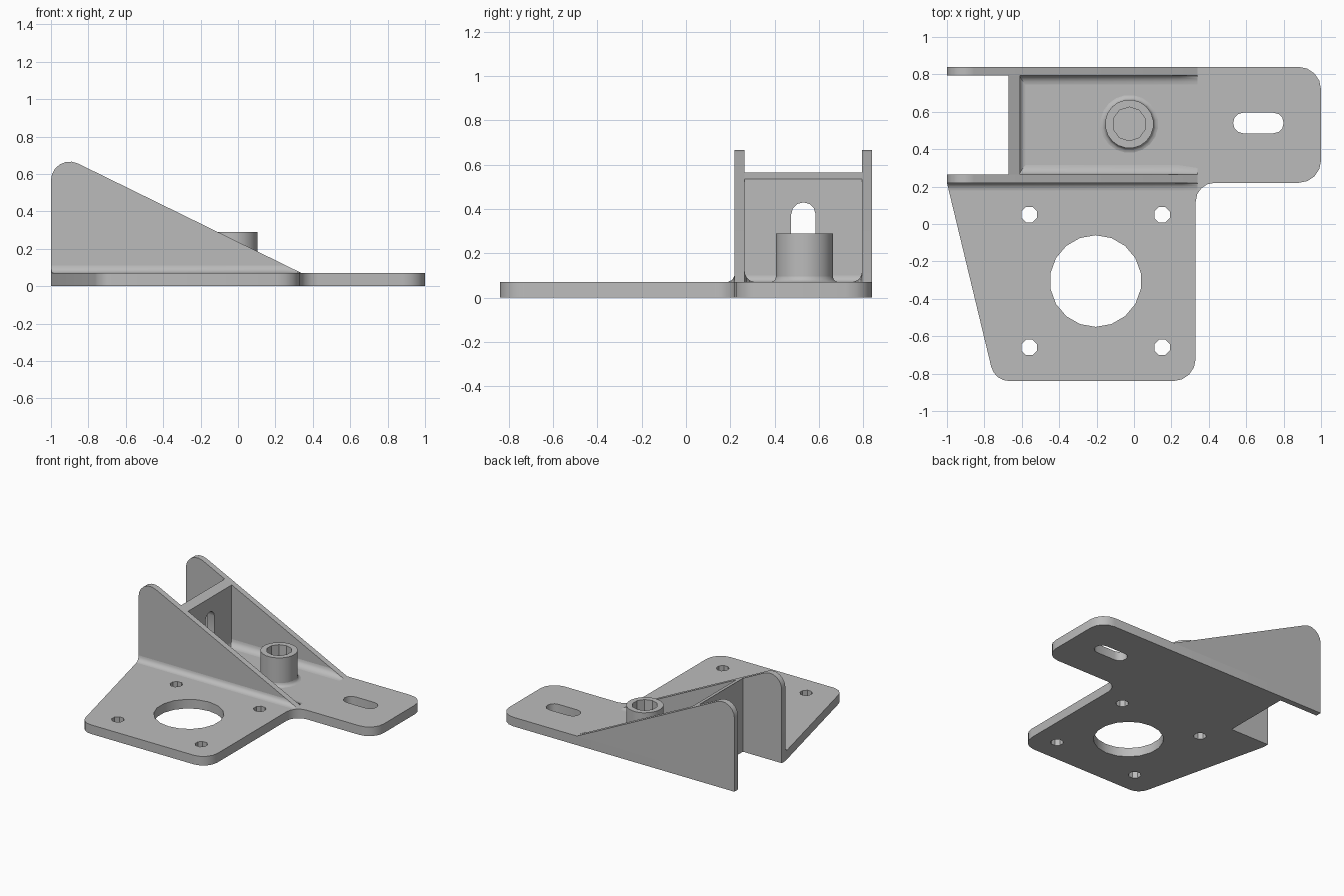
import bpy, bmesh, math
from mathutils import Vector

if "Cube" in bpy.data.objects:
    bpy.data.objects.remove(bpy.data.objects["Cube"], do_unlink=True)

# One plain metal colour
grey = bpy.data.materials.new("plain grey")
grey.use_nodes = True
grey.diffuse_color = (0.5, 0.5, 0.5, 1)
grey.node_tree.nodes["Principled BSDF"].inputs["Base Color"].default_value = grey.diffuse_color

PLATE = 0.07                    # plate thickness
FRONT, BACK = 0.22, 0.84        # outer faces of the side walls
WALL = 0.045                    # side wall thickness
TOE, PITCH = 0.34, 0.49         # where the wall slope meets the plate, and its steepness
BRACE_BACK, BRACE_FRONT = -0.67, -0.61


def slope(x):
    return PLATE + max(0, TOE - x) * PITCH


def circle(cx, cy, r, n):
    return [(cx + r * math.cos(math.tau * (i + 0.5) / n),
             cy + r * math.sin(math.tau * (i + 0.5) / n)) for i in range(n)]


def rounded(corners, steps=4):
    """Closed outline from (u, v, radius) corners."""
    out = []
    for i, (u, v, r) in enumerate(corners):
        p = Vector((u, v))
        if r == 0:
            out.append((u, v))
            continue
        before = (Vector(corners[i - 1][:2]) - p).normalized()
        after = (Vector(corners[(i + 1) % len(corners)][:2]) - p).normalized()
        half = before.angle(after) / 2
        centre = p + (before + after).normalized() * r / math.sin(half)
        start = p + before * r / math.tan(half) - centre
        end = p + after * r / math.tan(half) - centre
        sweep = start.angle(end)
        for k in range(steps + 1):
            t = k / steps
            q = (start * math.sin((1 - t) * sweep) + end * math.sin(t * sweep)) / math.sin(sweep)
            out.append(tuple(centre + q))
    return out


def slot(cu, cv, hu, hv):
    r = min(hu, hv) * 0.98
    return rounded([(cu - hu, cv - hv, r), (cu + hu, cv - hv, r),
                    (cu + hu, cv + hv, r), (cu - hu, cv + hv, r)], 3)


def finish(name, bm):
    bmesh.ops.recalc_face_normals(bm, faces=bm.faces)
    mesh = bpy.data.meshes.new(name)
    bm.to_mesh(mesh)
    bm.free()
    mesh.materials.append(grey)
    obj = bpy.data.objects.new(name, mesh)
    bpy.context.collection.objects.link(obj)
    mesh.shade_smooth()
    mesh.set_sharp_from_angle(angle=math.radians(32))
    return obj


def extrude(loops, axis, lo, hi):
    """Fill an outline with holes and extrude it along an axis."""
    bm = bmesh.new()
    for loop in loops:
        vs = [bm.verts.new((u, v, 0)) for u, v in loop]
        for i, v in enumerate(vs):
            bm.edges.new((vs[i - 1], v))
    bmesh.ops.triangle_fill(bm, use_beauty=True, edges=bm.edges[:], normal=(0, 0, 1))
    grown = bmesh.ops.extrude_face_region(bm, geom=bm.faces[:])["geom"]
    for v in grown:
        if isinstance(v, bmesh.types.BMVert):
            v.co.z = 1
    for v in bm.verts:
        a, b, w = v.co.x, v.co.y, lo + (hi - lo) * v.co.z
        v.co = {"x": (w, a, b), "y": (a, w, b), "z": (a, b, w)}[axis]
    return bm


def cove(corner, side, r, steps=5):
    """Concave corner section; side is the direction it spreads in."""
    arc = [(corner + side * r * (1 - math.sin(a)), PLATE + r * (1 - math.cos(a)))
           for a in (math.pi / 2 * k / steps for k in range(steps + 1))]
    return [(corner, PLATE)] + arc


# Base plate with motor opening, screw holes and the arm slot
outline = rounded([(-1, FRONT, 0), (-0.745, -0.84, 0.1), (0.33, -0.84, 0.12),
                   (0.33, FRONT, 0.1), (1, FRONT, 0.12), (1, BACK, 0.12),
                   (BRACE_BACK, BACK, 0), (BRACE_BACK, FRONT, 0)])
holes = [circle(-0.205, -0.305, 0.245, 18), slot(0.665, 0.54, 0.135, 0.055)]
holes += [circle(x, y, 0.045, 8) for x in (-0.56, 0.15) for y in (-0.66, 0.05)]
finish("base_plate", extrude([outline] + holes, "z", 0, PLATE))

# Sloping side walls
profile = rounded([(-1, 0, 0), (BRACE_BACK, 0, 0), (BRACE_BACK, PLATE, 0),
                   (TOE, PLATE, 0), (-1, slope(-1), 0.1)], 6)
for name, y in (("front_wall", FRONT), ("back_wall", BACK - WALL)):
    finish(name, extrude([profile], "y", y, y + WALL))

# Cross brace with its slot, its top cut to the wall slope
inner_front, inner_back = FRONT + WALL, BACK - WALL
brace = [(inner_front, PLATE), (inner_back, PLATE), (inner_back, 0.6), (inner_front, 0.6)]
bm = extrude([brace, slot(0.53, 0.295, 0.055, 0.135)], "x", BRACE_BACK, BRACE_FRONT)
for v in bm.verts:
    v.co.z = min(v.co.z, slope(v.co.x))
finish("cross_brace", bm)

# Fillets along the wall feet, tapering out at the toe
for name, y, side, r, start in (("front_wall_outer_fillet", FRONT, -1, 0.04, -1),
                                ("front_wall_inner_fillet", inner_front, 1, 0.05, BRACE_FRONT),
                                ("back_wall_inner_fillet", inner_back, -1, 0.05, BRACE_FRONT)):
    bm = extrude([cove(y, side, r)], "x", start, TOE)
    bmesh.ops.bisect_plane(bm, geom=bm.verts[:] + bm.edges[:] + bm.faces[:],
                           plane_co=(TOE - r / PITCH, 0, 0), plane_no=(1, 0, 0))
    for v in bm.verts:
        v.co.z = min(v.co.z, slope(v.co.x))
        v.co.x = max(v.co.x, -1 + 0.24 * (FRONT - v.co.y))
    finish(name, bm)
finish("brace_fillet", extrude([cove(BRACE_FRONT, 1, 0.03)], "y", inner_front, inner_back))

# Boss with a blind hole, and the flare at its foot
bx, by, br, sides = -0.025, 0.535, 0.13, 20
finish("boss", extrude([circle(bx, by, br, sides), circle(bx, by, 0.09, 10)], "z", PLATE, 0.29))
bm = bmesh.new()
rings = []
for u, z in cove(br, 1, 0.025, 3):
    rings.append([bm.verts.new((x, y, z)) for x, y in circle(bx, by, u, sides)])
for k, ring in enumerate(rings):
    last = rings[k - 1]
    for i in range(sides):
        bm.faces.new((last[i - 1], last[i], ring[i], ring[i - 1]))
finish("boss_fillet", bm)
